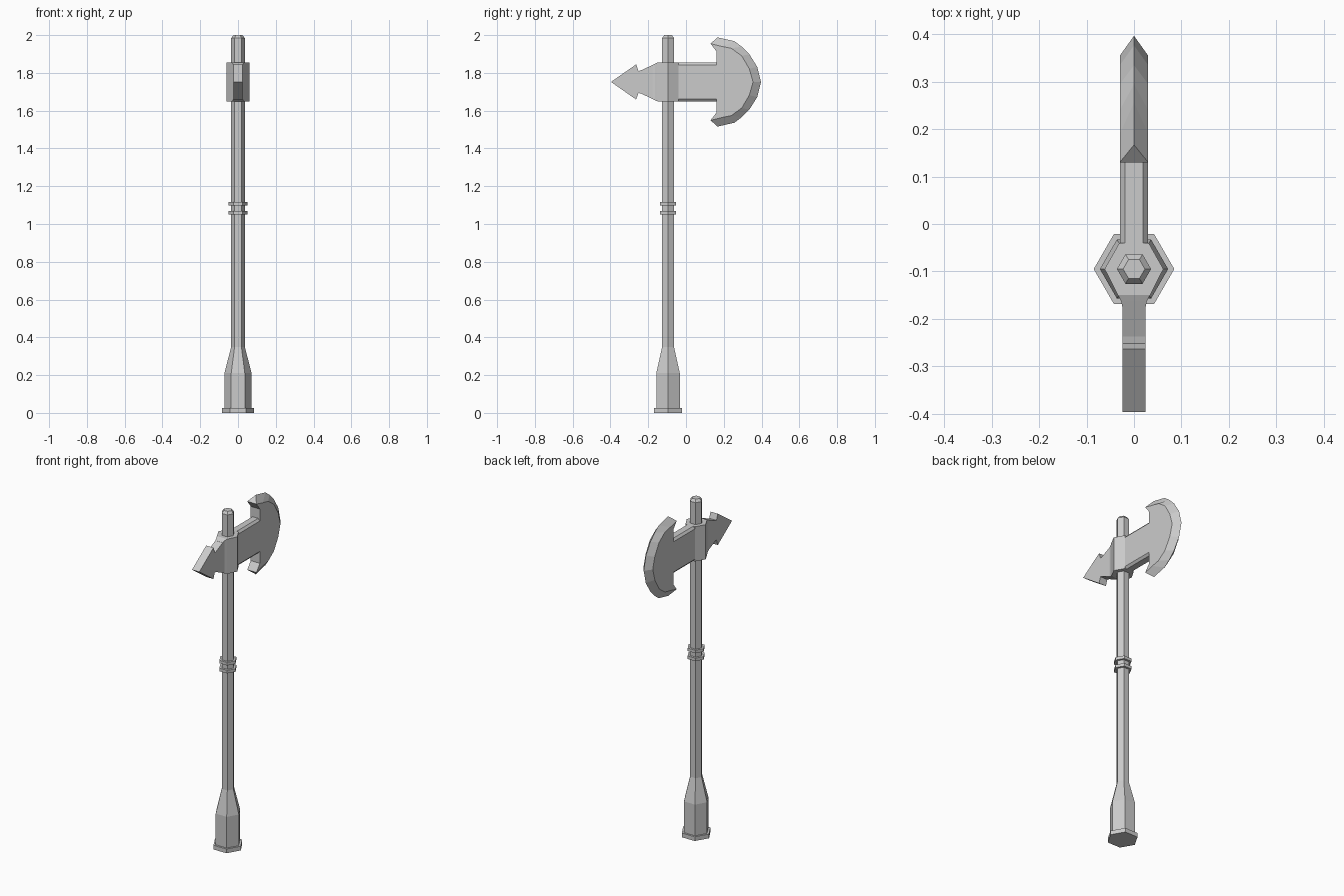
import bpy, bmesh, math

if "Cube" in bpy.data.objects:
    bpy.data.objects.remove(bpy.data.objects["Cube"])

SHAFT_Y = -0.095
HEAD_Z = 1.752


def make(name, rings=None, verts=None, faces=None):
    """Object from a stack of equal-length loops (capped), or plain verts and faces."""
    if rings:
        n = len(rings[0])
        verts = [p for r in rings for p in r]
        faces = [list(range(n)), list(range(len(verts) - n, len(verts)))]
        for k in range(len(rings) - 1):
            for i in range(n):
                j = (i + 1) % n
                faces.append([k * n + i, k * n + j, (k + 1) * n + j, (k + 1) * n + i])
    bm = bmesh.new()
    vs = [bm.verts.new(v) for v in verts]
    for f in faces:
        bm.faces.new([vs[i] for i in f])
    bmesh.ops.recalc_face_normals(bm, faces=bm.faces)
    me = bpy.data.meshes.new(name)
    bm.to_mesh(me)
    bm.free()
    ob = bpy.data.objects.new(name, me)
    bpy.context.collection.objects.link(ob)
    return ob


def hex_turned(name, profile):
    """Six-sided turned part from (radius, z) pairs."""
    return make(name, [[(r * math.cos(i * math.pi / 3), SHAFT_Y + r * math.sin(i * math.pi / 3), z)
                        for i in range(6)] for r, z in profile])


def mirror_z(half):
    """Mirror an upper (y, dz) half profile below the head centre line."""
    return half + [(y, -z) for y, z in reversed(half) if z > 0]


# Shaft, pommel and grip rings
hex_turned("shaft", [(0.036, 0.3), (0.036, 1.985), (0.023, 2.0)])
hex_turned("pommel", [(0.072, 0.02), (0.072, 0.21), (0.036, 0.35)])
hex_turned("pommel_foot", [(0.085, 0), (0.085, 0.025)])
for i, z in enumerate((1.06, 1.107)):
    hex_turned(f"grip_ring_{i + 1}", [(0.05, z - 0.009), (0.05, z + 0.009)])

# Hub around the shaft
right = [(0.034, -0.15), (0.062, -0.095), (0.031, -0.04)]
outline = right + [(-x, y) for x, y in reversed(right)]
make("hub", [[(x, y, z) for x, y in outline] for z in (HEAD_Z - 0.103, HEAD_Z + 0.103)])

# Neck narrowing from hub to back spike
make("spike_neck", [[(sx * x, y, HEAD_Z + sz * z) for sx, sz in ((1, 1), (-1, 1), (-1, -1), (1, -1))]
                    for x, y, z in ((0.034, -0.15, 0.103), (0.027, -0.163, 0.097), (0.024, -0.178, 0.09))])

# Barbed back spike
half = [(-0.17, 0.093), (-0.237, 0.062), (-0.252, 0.058), (-0.264, 0.093)]
spike = half + [(-0.397, 0)] + [(y, -z) for y, z in reversed(half)]
make("back_spike", [[(x, y, HEAD_Z + z) for y, z in spike] for x in (-0.024, 0.024)])

# Chamfered arm that carries the blade
q = [(0.03, 0.09), (0.019, 0.103)]
sect = q + [(-x, z) for x, z in reversed(q)]
sect += [(-x, -z) for x, z in sect]
make("blade_arm", [[(x, y, HEAD_Z + z) for x, z in sect] for y in (-0.06, 0.162)])

# Crescent blade: flat cheeks with a bevel running out to the cutting edge
cheek = mirror_z([(0.13, 0.203), (0.19, 0.188), (0.24, 0.178), (0.295, 0.138), (0.335, 0.07), (0.355, 0)])
edge = mirror_z([(0.167, 0.236), (0.256, 0.216), (0.295, 0.187), (0.335, 0.147), (0.377, 0.08), (0.397, 0)])
back = [(0.162, -0.161), (0.162, -0.103), (0.162, 0.103), (0.162, 0.161)]
n, m = len(cheek), len(cheek) + len(back)
side = cheek + back
verts = [(x, y, HEAD_Z + z) for x in (0.03, -0.03) for y, z in side]
verts += [(0, y, HEAD_Z + z) for y, z in edge]
faces = [list(range(m)), list(range(m, 2 * m))]
for i in range(n - 1):
    for s in (0, m):
        faces.append([s + i, s + i + 1, 2 * m + i + 1, 2 * m + i])
for i in range(n - 1, m):
    j = (i + 1) % m
    faces.append([i, j, m + j, m + i])
faces += [[0, m, 2 * m], [n - 1, m + n - 1, 2 * m + n - 1]]
make("crescent_blade", verts=verts, faces=faces)
